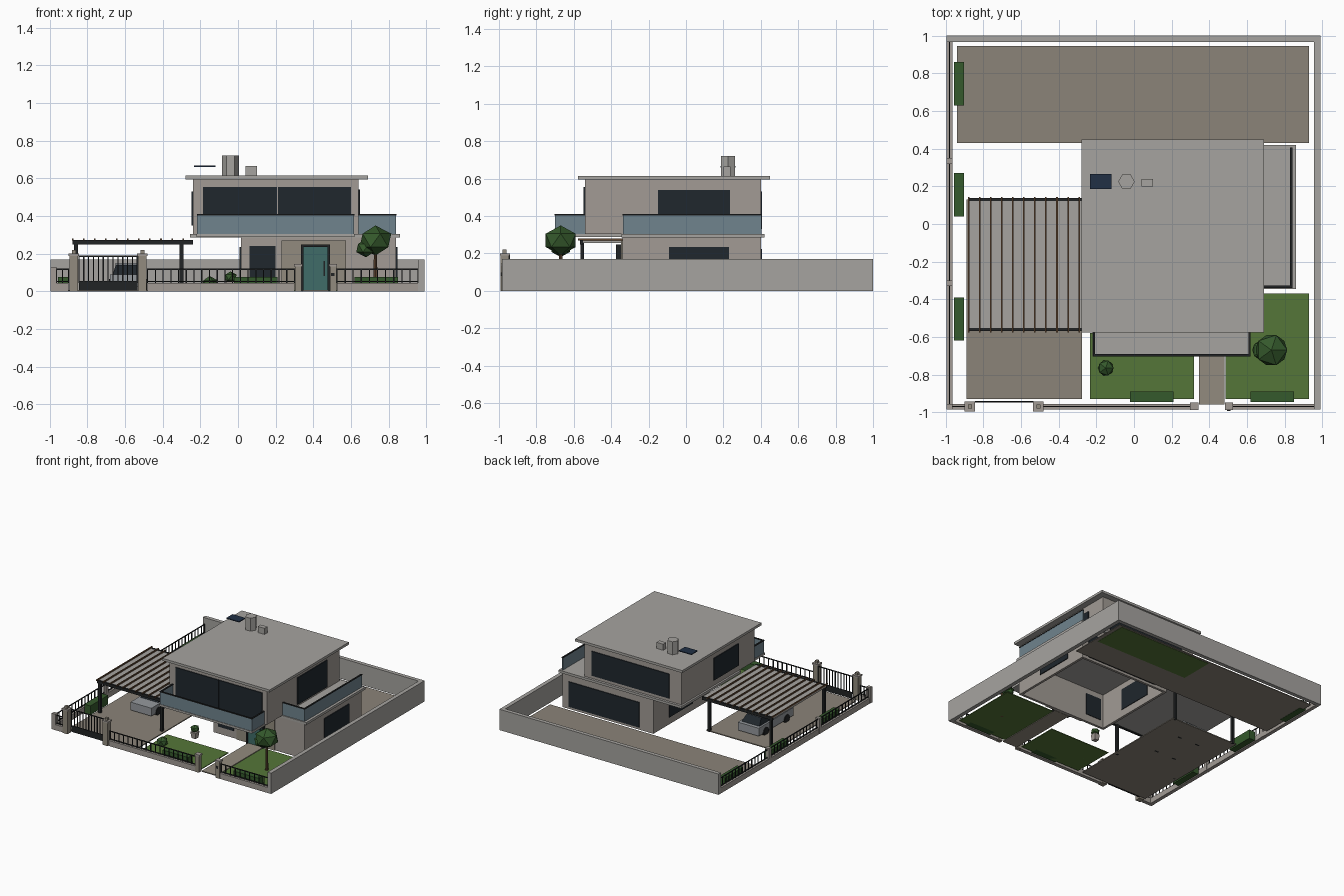
import bpy, bmesh
from mathutils import Matrix, Vector

if "Cube" in bpy.data.objects:
    bpy.data.objects.remove(bpy.data.objects["Cube"])

MATS = {}
def mat(name, r, g, b):
    m = bpy.data.materials.new(name)
    m.diffuse_color = (r, g, b, 1)
    m.use_nodes = True
    m.node_tree.nodes["Principled BSDF"].inputs["Base Color"].default_value = m.diffuse_color
    MATS[name] = m

mat("wall", .36, .33, .30); mat("stone", .29, .26, .21); mat("paving", .26, .23, .19)
mat("concrete", .38, .37, .35); mat("dark", .015, .017, .018); mat("window", .014, .02, .026)
mat("glass", .16, .23, .27); mat("grass", .09, .18, .04); mat("leaf", .035, .10, .025)
mat("bark", .13, .07, .035); mat("teal", .05, .15, .14); mat("solar", .015, .03, .06)
mat("car_paint", .30, .32, .34)

def finish(name, bm, m):
    me = bpy.data.meshes.new(name)
    bm.to_mesh(me)
    bm.free()
    if m:
        me.materials.append(MATS[m])
    ob = bpy.data.objects.new(name, me)
    bpy.context.collection.objects.link(ob)
    return ob

def boxes(name, m, *bounds):
    """One object made of boxes given as (x0, x1, y0, y1, z0, z1)."""
    bm = bmesh.new()
    for x0, x1, y0, y1, z0, z1 in bounds:
        c = Vector((x0 + x1, y0 + y1, z0 + z1)) / 2
        bmesh.ops.create_cube(bm, size=1, matrix=Matrix.Translation(c)
                              @ Matrix.Diagonal((x1 - x0, y1 - y0, z1 - z0, 1)))
    return finish(name, bm, m)

def cylinder(name, m, c, r, depth, sides, r2=None, axis='Z', spin=0):
    bm = bmesh.new()
    mx = Matrix.Translation(c) @ Matrix.Rotation(spin, 4, 'Z')
    if axis == 'X':
        mx = mx @ Matrix.Rotation(1.5708, 4, 'Y')
    bmesh.ops.create_cone(bm, cap_ends=True, segments=sides, radius1=r,
                          radius2=r if r2 is None else r2, depth=depth, matrix=mx)
    return finish(name, bm, m)

def foliage(name, c, r, squash=1):
    bm = bmesh.new()
    bmesh.ops.create_icosphere(bm, subdivisions=1, radius=r, matrix=Matrix.Translation(c)
                               @ Matrix.Diagonal((1, 1, squash, 1)))
    return finish(name, bm, "leaf")

# Ground surfaces
boxes("back_lawn", "grass", (.05, .90, .65, .93, 0, .004))
boxes("back_patio", "paving", (-.94, .93, .43, .945, .002, .008))
boxes("driveway", "paving", (-.89, -.275, -.93, .13, 0, .008))
boxes("entry_path", "stone", (.345, .48, -.96, -.35, 0, .008))
boxes("front_lawns", "grass", (-.235, .32, -.93, -.58, 0, .006), (.485, .93, -.93, -.37, 0, .006))

# Boundary walls
boxes("tall_boundary_wall", "concrete", (-.995, .99, .968, 1, 0, .17), (.957, .99, -.985, .968, 0, .17))
boxes("low_boundary_wall", "wall", (-.995, -.90, -.985, -.955, 0, .045), (-.48, .30, -.985, -.955, 0, .045),
      (.525, .957, -.985, -.955, 0, .045), (-.995, -.965, -.955, .968, 0, .045))
boxes("fence_posts", "wall", *[(-.997, -.963, y - .015, y + .015, 0, .13) for y in (-.97, -.315, .335)])

# Fence bars and rails
def fence(name, a, b, fixed, along_x, z0=.045, z1=.12, step=.042):
    n = max(1, round((b - a) / step))
    t = .003
    parts = [(a, b, z1 - .007, z1), (a, b, z0 + .004, z0 + .011)]
    parts += [(a + (b - a) * i / n - t, a + (b - a) * i / n + t, z0, z1) for i in range(n + 1)]
    if along_x:
        bs = [(p, q, fixed - t, fixed + t, u, v) for p, q, u, v in parts]
    else:
        bs = [(fixed - t, fixed + t, p, q, u, v) for p, q, u, v in parts]
    boxes(name, "dark", *bs)

fence("front_fence_corner", -.965, -.90, -.97, True)
fence("front_fence_middle", -.48, .30, -.97, True)
fence("front_fence_right", .525, .957, -.97, True)
fence("side_fence", -.955, .968, -.98, False)

# Driveway gate and gate pillars
fence("driveway_gate_bars", -.845, -.535, -.945, True, .045, .19, .026)
boxes("driveway_gate_panel", "dark", (-.845, -.535, -.949, -.941, .005, .055))
def pillar(name, x, h, w):
    boxes(name, "stone", (x - w, x + w, -.97 - w, -.97 + w, 0, h - .012))
    boxes(name + "_cap", "wall", (x - w - .005, x + w + .005, -.975 - w + .003, -.965 + w, h - .012, h))
for i, x in enumerate((-.872, -.508)):
    pillar(f"gate_pillar_{i}", x, .2, .023)
    boxes(f"gate_lamp_{i}", "stone", (x - .011, x + .011, -.981, -.959, .2, .22))
for i, x in enumerate((.32, .505)):
    pillar(f"path_pillar_{i}", x, .145, .017)
boxes("intercom", "dark", (.495, .512, -.992, -.986, .08, .097))

# Ground floor: hollow shell of four walls
boxes("ground_floor_walls", "wall", (.015, .84, -.34, -.32, 0, .285), (.015, .84, .38, .40, 0, .285),
      (.015, .035, -.32, .38, 0, .285), (.82, .84, -.32, .38, 0, .285))
boxes("entry_stone_panel", "stone", (.23, .575, -.348, -.34, 0, .27))
boxes("front_door_frame", "dark", (.335, .347, -.375, -.34, 0, .248), (.476, .488, -.375, -.34, 0, .248),
      (.347, .476, -.375, -.34, .236, .248))
boxes("front_door", "teal", (.347, .476, -.365, -.335, .005, .236))
boxes("door_handle", "dark", (.455, .461, -.372, -.365, .08, .16))

# Floor slab, upper floor and roof
boxes("floor_slab", "concrete", (-.255, .86, -.345, .42, .285, .305))
boxes("front_balcony_slab", "concrete", (-.22, .62, -.705, -.345, .288, .305))
boxes("upper_floor", "wall", (-.24, .64, -.54, .40, .303, .597))
boxes("roof", "concrete", (-.28, .69, -.577, .448, .595, .615))

# Windows
boxes("upper_front_window", "window", (-.185, .208, -.547, -.53, .31, .555), (.212, .60, -.547, -.53, .31, .555))
boxes("upper_side_windows", "window", (.63, .647, -.15, .235, .32, .54), (-.247, -.23, -.33, -.01, .35, .53))
boxes("upper_back_window", "window", (-.13, .57, .39, .407, .33, .53))
boxes("lower_front_window", "window", (.06, .20, -.347, -.315, .06, .24))
boxes("lower_side_windows", "window", (.815, .847, -.09, .23, .06, .235), (.008, .04, -.10, .20, .06, .235))
boxes("lower_back_window", "window", (.14, .78, .375, .407, .02, .225))

# Balcony glass and handrails
def balustrade(name, *runs):
    t = .004
    boxes(name + "_glass", "glass", *[(x0 - t, x1 + t, y0 - t, y1 + t, .303, .403) for x0, x1, y0, y1 in runs])
    t = .006
    boxes(name + "_rail", "dark", *[(x0 - t, x1 + t, y0 - t, y1 + t, .403, .410) for x0, x1, y0, y1 in runs])
balustrade("front_balcony", (-.213, .613, -.697, -.697), (-.213, -.213, -.69, -.54), (.613, .613, -.69, -.54))
balustrade("side_balcony", (.835, .835, -.333, .40), (.64, .83, -.333, -.333))

# Roof equipment
cylinder("water_tank", "concrete", (-.04, .225, .668), .044, .106, 6, spin=.5236)
boxes("roof_unit", "concrete", (.04, .10, .20, .238, .615, .665))
boxes("solar_panel", "solar", (-.235, -.12, .185, .265, .660, .667))

# Carport
boxes("carport_posts", "dark", *[(x - .01, x + .01, y - .01, y + .01, 0, .255)
                                 for x in (-.86, -.30) for y in (-.555, .125)])
boxes("carport_beams", "dark", *[(-.88, -.24, y - .008, y + .008, .248, .272) for y in (-.56, .13)])
boxes("carport_panel", "concrete", (-.88, -.24, -.553, .123, .256, .270))
boxes("carport_slats", "bark", *[(x - .004, x + .004, -.577, .143, .270, .281)
                                 for x in [-.877 + .0585 * i for i in range(11)]])

# Car under the carport
boxes("car_body", "car_paint", (-.68, -.49, -.42, .03, .025, .09))
cabin = boxes("car_cabin", "window", (-.665, -.505, -.31, .0, .09, .142))
for v in cabin.data.vertices:
    if v.co.z > .1:
        v.co.x = -.585 + (v.co.x + .585) * .8
        v.co.y = -.155 + (v.co.y + .155) * .7
boxes("car_roof", "car_paint", (-.65, -.52, -.265, -.045, .140, .150))
for i, (x, y) in enumerate([(x, y) for x in (-.67, -.50) for y in (-.33, -.06)]):
    cylinder(f"car_wheel_{i}", "dark", (x, y, .032), .034, .032, 12, axis='X')

# Planting
boxes("side_hedges", "leaf", *[(-.957, -.903, y - .115, y + .115, 0, .075) for y in (.745, .155, -.505)])
boxes("front_hedges", "leaf", *[(x - .115, x + .115, -.945, -.89, 0, .075) for x in (.735, .095)])
cylinder("tree_trunk", "bark", (.73, -.67, .11), .012, .22, 8, .008)
foliage("tree_crown", (.73, -.67, .27), .094, .85)
foliage("tree_crown_small", (.68, -.67, .23), .058, .85)
foliage("round_bush", (-.15, -.765, .04), .046, .9)
cylinder("plant_pot", "wall", (-.04, -.50, .025), .026, .05, 4, .034, spin=.7854)
foliage("potted_plant", (-.04, -.50, .075), .036, .85)
